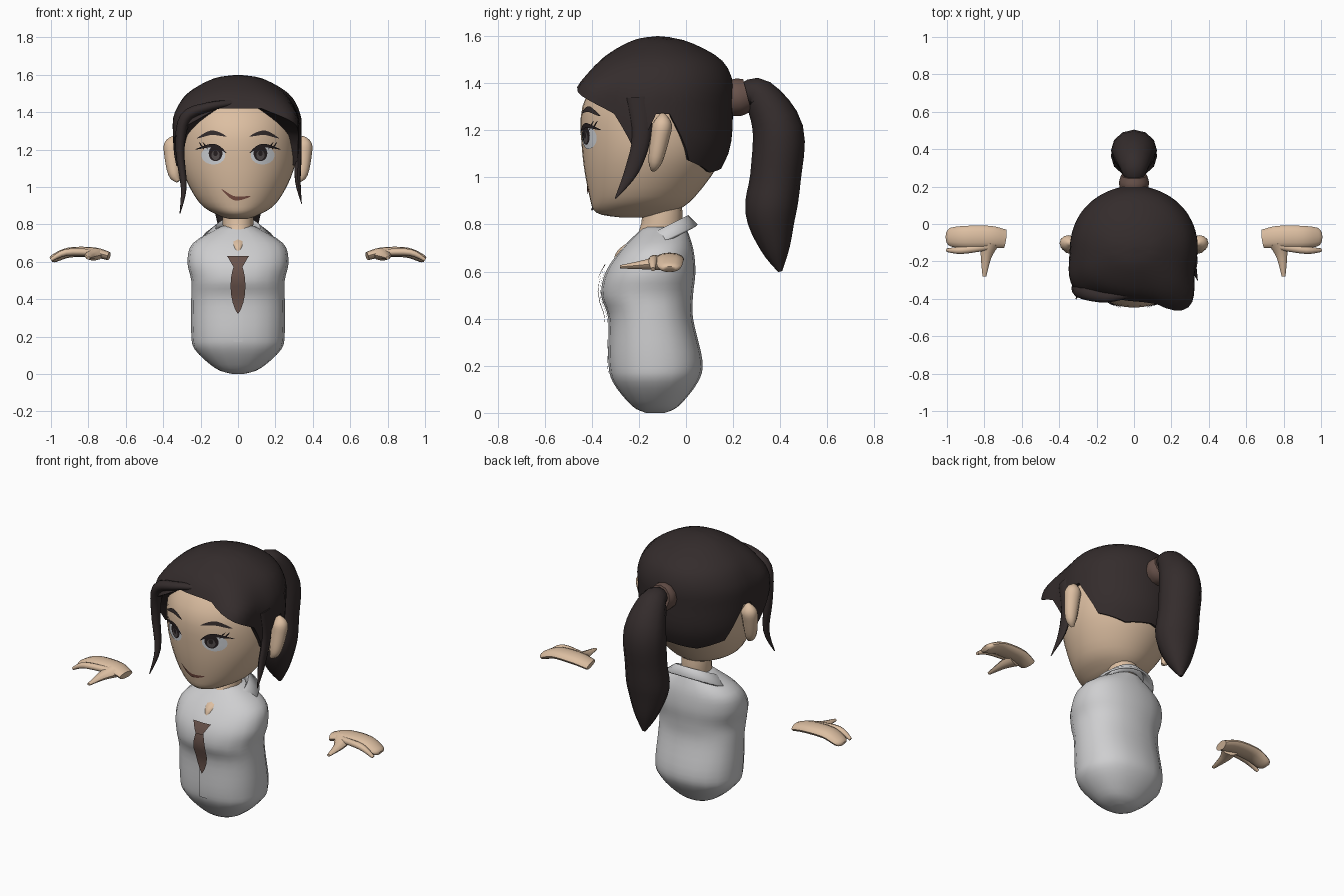
import bpy, bmesh, math
from mathutils import Vector

if "Cube" in bpy.data.objects:
    bpy.data.objects.remove(bpy.data.objects["Cube"])


def material(name, *rgb):
    mat = bpy.data.materials.new(name)
    mat.use_nodes = True
    mat.diffuse_color = (*rgb, 1)
    shader = next(n for n in mat.node_tree.nodes if n.type == "BSDF_PRINCIPLED")
    shader.inputs["Base Color"].default_value = (*rgb, 1)
    return mat


SKIN = material("skin", .72, .52, .36)
HAIR = material("dark_hair", .034, .025, .025)
SHIRT = material("shirt_white", .62, .62, .63)
BROWN = material("tie_brown", .14, .085, .07)
WHITE = material("eye_white", .65, .67, .7)
DARK = material("eye_dark", .02, .014, .015)
IRIS = material("iris_grey", .09, .075, .075)
LIP = material("lip", .2, .08, .06)


def loft(name, rings, mat, closed=True, caps=True, facing=None):
    """Skin a list of equal-length point rows."""
    bm = bmesh.new()
    rows = [[bm.verts.new(point) for point in ring] for ring in rings]
    count = len(rows[0])
    for lower, upper in zip(rows, rows[1:]):
        for i in range(count if closed else count - 1):
            j = (i + 1) % count
            bm.faces.new((lower[i], lower[j], upper[j], upper[i]))
    if closed and caps:
        bm.faces.new(rows[0])
        bm.faces.new(rows[-1])
    bmesh.ops.remove_doubles(bm, verts=bm.verts, dist=.0002)
    bmesh.ops.recalc_face_normals(bm, faces=bm.faces)
    bm.normal_update()
    if facing and sum(face.normal.dot(Vector(facing)) for face in bm.faces) < 0:
        bmesh.ops.reverse_faces(bm, faces=bm.faces)
    mesh = bpy.data.meshes.new(name)
    bm.to_mesh(mesh)
    bm.free()
    mesh.materials.append(mat)
    ob = bpy.data.objects.new(name, mesh)
    bpy.context.scene.collection.objects.link(ob)
    bpy.ops.object.select_all(action="DESELECT")
    ob.select_set(True)
    bpy.context.view_layer.objects.active = ob
    bpy.ops.object.shade_smooth_by_angle(angle=math.radians(50))
    return ob


def smooth(points, steps=4):
    """Catmull-Rom curve through tuples of any length."""
    padded = [points[0], *points, points[-1]]
    curve = []
    for quad in zip(padded, padded[1:], padded[2:], padded[3:]):
        for k in range(steps):
            t = k / steps
            curve.append([b + t * ((c - a) + t * (2 * a - 5 * b + 4 * c - d + t * (3 * b - a - 3 * c + d))) / 2
                          for a, b, c, d in zip(*quad)])
    return curve + [list(points[-1])]


def circle(count):
    return [math.tau * k / count for k in range(count)]


def flip(path, side):
    return [(side * x, *rest) for x, *rest in path]


def tube(name, path, ref, flat, mat, sides=12):
    """Sweep an ellipse along (x, y, z, radius along ref); flat scales its other radius."""
    points = smooth(path)
    rings = []
    for i, (*centre, radius) in enumerate(points):
        ahead, behind = points[min(i + 1, len(points) - 1)], points[max(i - 1, 0)]
        along = (Vector(ahead[:3]) - Vector(behind[:3])).normalized()
        u = Vector(ref)
        u = (u - along * u.dot(along)).normalized()
        v = along.cross(u) * flat
        rings.append([Vector(centre) + radius * (u * math.cos(a) + v * math.sin(a)) for a in circle(sides)])
    return loft(name, rings, mat)


def lookup(table, key):
    for low, high in zip(table, table[1:]):
        if key <= high[0]:
            t = max(0, (key - low[0]) / (high[0] - low[0]))
            return [p + (q - p) * t for p, q in zip(low[1:], high[1:])]
    return table[-1][1:]


def body_point(table, z, angle, power=1, grow=1):
    """Point at a height and an angle measured from the front towards +x."""
    front, back, half = lookup(table, z)
    s, c = [math.copysign(abs(k) ** power, k) * grow for k in (math.sin(angle), math.cos(angle))]
    return Vector((half * s, (front + back) / 2 - (back - front) / 2 * c, z))


def body(name, table, mat, sides, power=1):
    return loft(name, [[body_point(table, row[0], a, power) for a in circle(sides)] for row in table], mat)


def on_front(table, x, z, lift):
    front, back, half = lookup(table, z)
    bulge = math.sqrt(max(0, 1 - (x / half) ** 2))
    return (x, (front + back) / 2 - (back - front) / 2 * bulge - lift, z)


def leaf(width):
    """Half width that swells in the middle and closes at the ends."""
    return lambda t: width * math.sin(math.pi * t)


def ribbon(name, table, path, width, mat, lift, across=(0, 1)):
    """Thin plate along (x, z) points laid on the front of a body."""
    points = smooth(path, 8)
    rows = []
    for i, (x, z) in enumerate(points):
        w = width(i / (len(points) - 1))
        rows.append([on_front(table, x + k * w * across[0], z + k * w * across[1], lift) for k in (-1, 0, 1)])
    return loft(name, rows, mat, closed=False, facing=(0, -1, 0))


def disc(name, x, z, rx, rz, mat, lift):
    rings = [[on_front(HEAD, x + rx * f * math.cos(a), z + rz * f * math.sin(a), lift) for a in circle(20)]
             for f in (0, .4, .7, 1)]
    return loft(name, rings, mat, caps=False, facing=(0, -1, 0))


# Body profiles: height, front y, back y, half width
HEAD = smooth([(.83, -.28, -.17, .05), (.85, -.38, -.06, .11), (.92, -.41, .04, .21), (1.1, -.44, .16, .3),
               (1.3, -.44, .18, .31), (1.45, -.35, .14, .27), (1.52, -.25, .06, .17)])
SCALP = smooth([(.9, -.42, .06, .23), (1.1, -.45, .18, .32), (1.3, -.45, .2, .34), (1.4, -.42, .2, .33),
                (1.5, -.36, .15, .27), (1.58, -.23, 0, .13), (1.6, -.12, -.12, 0)])
TORSO = smooth([(0, -.17, -.09, .03), (.03, -.23, -.03, .12), (.13, -.31, .05, .23), (.22, -.33, .07, .25),
                (.4, -.33, .03, .25), (.5, -.36, .03, .25), (.6, -.34, .04, .27), (.7, -.27, .03, .24),
                (.79, -.18, 0, .09)])
NECK = smooth([(.63, -.31, -.2, .01), (.69, -.29, -.1, .05), (.77, -.2, -.02, .08), (.92, -.18, -.02, .08)])

body("torso", TORSO, SHIRT, 20, .88)
body("head", HEAD, SKIN, 40)
body("neck", NECK, SKIN, 16)

# Hair cap: columns running from the crown to a hairline set by angle
HAIRLINE = [(0, 1.42), (20, 1.42), (45, 1.33), (60, 1.27), (76, 1.1), (90, 1.27), (100, 1.27),
            (120, 1.07), (150, 1.02), (180, 1.04)]
columns = []
for angle in circle(72):
    degrees = math.degrees(angle)
    if degrees > 180:
        degrees -= 360
    low = lookup(HAIRLINE, abs(degrees))[0]
    # The fringe swells outwards on both sides of the parting
    swell = .33 * math.exp(-((degrees - 38) / 20) ** 2) + .16 * math.exp(-((degrees + 55) / 20) ** 2)
    column = []
    for step in range(17):
        z = 1.6 - (1.6 - low) * (step / 16) ** 1.7
        ramp = min(1, max(0, (1.58 - z) * 5.5))
        column.append(body_point(SCALP, z, angle, grow=1 + swell * ramp))
    column.append(body_point(HEAD, low + .01, angle, grow=.96))
    columns.append(column)
loft("hair_cap", list(zip(*columns)), HAIR, caps=False)

# Loose locks beside the face
tube("right_lock", [(-.01, -.37, 1.45, .02), (-.15, -.39, 1.43, .03), (-.28, -.36, 1.37, .04),
                    (-.31, -.34, 1.2, .03), (-.29, -.35, 1, .02), (-.31, -.4, .86, .003)], (0, 1, 0), .8, HAIR)
tube("left_lock", [(.31, -.2, 1.34, .06), (.32, -.19, 1.17, .04), (.32, -.23, 1.03, .03),
                   (.34, -.3, .91, .003)], (0, 1, 0), .5, HAIR)

# Ponytail and its band
tube("hair_band", [(0, .17, 1.33, .07), (0, .22, 1.34, .08), (0, .26, 1.35, .07)], (1, 0, 0), 1, BROWN)
tube("ponytail", [(0, .24, 1.35, .05), (0, .31, 1.35, .08), (0, .39, 1.2, .12), (0, .38, 1, .12),
                  (0, .36, .85, .12), (0, .38, .7, .07), (0, .4, .6, .01)], (1, 0, 0), .9, HAIR)

# Collar: sloping band folded outwards, open at the throat
edges = [(.1, .1, .7, .8), (.12, .12, .72, .84), (.19, .16, .65, .8)]
rows = []
for rx, ry, front, back in edges:
    turns = [math.radians(22 + 316 * k / 24) for k in range(25)]
    rows.append([(rx * math.sin(a), -.11 - ry * math.cos(a), front + (back - front) * (1 - math.cos(a)) / 2)
                 for a in turns])
collar = loft("collar", rows, SHIRT, closed=False, facing=(0, 0, 1))
collar.modifiers.new("thickness", "SOLIDIFY").thickness = .012

# Tie and shirt placket
ribbon("tie_knot", TORSO, [(0, .63), (0, .57)], lambda t: .06 - .04 * t, BROWN, .022, (1, 0))
ribbon("tie_blade", TORSO, [(0, .62), (0, .32)], leaf(.04), BROWN, .015, (1, 0))
ribbon("placket", TORSO, [(0, .6), (0, .4), (0, .17)], lambda t: .025, SHIRT, .005, (1, 0))

for s, side in ((-1, "right_"), (1, "left_")):
    # Ear
    tube(side + "ear", flip([(.32, -.14, 1.03, .01), (.34, -.13, 1.07, .03), (.35, -.11, 1.17, .04),
                             (.35, -.1, 1.23, .04), (.34, -.1, 1.27, .01)], s), (0, 1, 0), 1.1, SKIN)
    # Eye
    x = .12 * s
    disc(side + "eye_white", x * 1.1, 1.17, .064, .05, WHITE, .003)
    disc(side + "iris_rim", x, 1.18, .037, .042, DARK, .005)
    disc(side + "iris", x, 1.17, .022, .026, IRIS, .007)
    disc(side + "pupil", x, 1.18, .012, .015, DARK, .008)
    # Lid, lashes and brow
    ribbon(side + "lid", HEAD, flip([(.06, 1.18), (.1, 1.21), (.15, 1.22), (.23, 1.2)], s), leaf(.011), DARK, .009)
    for lash in (.19, .21):
        ribbon(side + "lash", HEAD, flip([(lash - .03, 1.2), (lash, 1.24)], s), leaf(.006), DARK, .009)
    ribbon(side + "brow", HEAD, flip([(.06, 1.27), (.14, 1.29), (.22, 1.26)], s), leaf(.012), HAIR, .006)
    # Hand: palm, separate finger and thumb
    tube(side + "palm", flip([(.69, -.08, .63, .05), (.77, -.07, .65, .06), (.9, -.07, .65, .06),
                              (.98, -.07, .62, .05), (1, -.07, .61, .03)], s), (0, 1, 0), .45, SKIN)
    tube(side + "finger", flip([(.78, -.12, .65, .02), (.92, -.14, .65, .02), (1, -.14, .61, .01)], s),
         (0, 1, 0), .9, SKIN, 8)
    tube(side + "thumb", flip([(.77, -.1, .64, .05), (.79, -.17, .63, .03), (.8, -.28, .62, .01)], s),
         (1, 0, 0), .7, SKIN, 8)

# Lopsided smile
ribbon("mouth", HEAD, [(-.09, .99), (-.02, .94), (.07, .95)], leaf(.011), LIP, .005)
